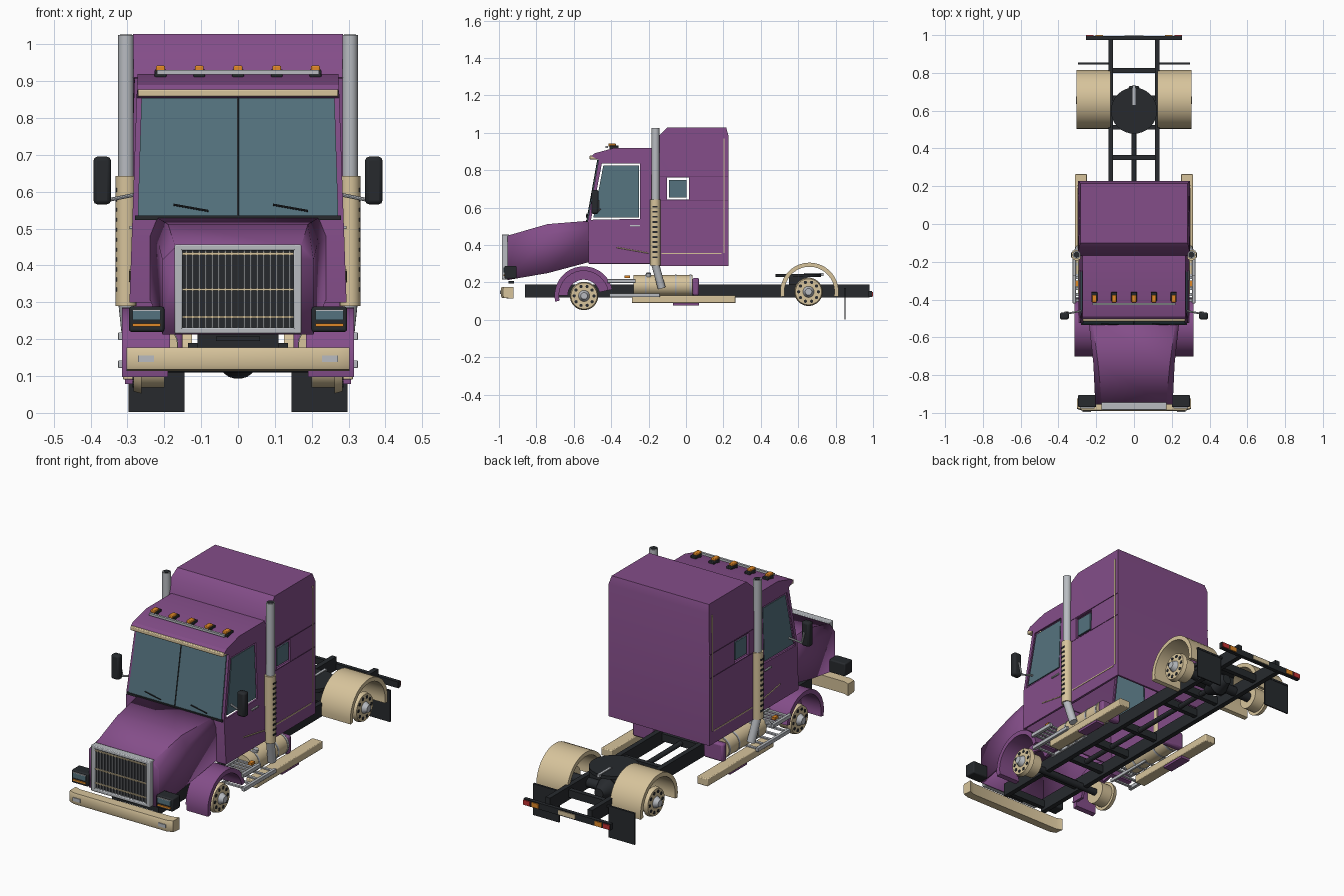
import bpy, bmesh, math
from mathutils import Vector

if "Cube" in bpy.data.objects:
    bpy.data.objects.remove(bpy.data.objects["Cube"])


def mat(name, c):
    m = bpy.data.materials.new(name)
    m.diffuse_color = (*c, 1)
    m.use_nodes = True
    m.node_tree.nodes["Principled BSDF"].inputs["Base Color"].default_value = m.diffuse_color
    return m


PURPLE = mat("purple", (0.23, 0.075, 0.25))
SEAM = mat("dark_purple", (0.10, 0.03, 0.11))
TAN = mat("tan", (0.68, 0.55, 0.33))
GLASS = mat("glass", (0.09, 0.17, 0.21))
BLACK = mat("black", (0.02, 0.023, 0.027))
SILVER = mat("silver", (0.48, 0.5, 0.53))
ORANGE = mat("orange", (0.75, 0.25, 0.02))
RED = mat("red", (0.55, 0.03, 0.03))


def make(name, verts, faces, m, thick=0, bevel=0):
    me = bpy.data.meshes.new(name)
    me.from_pydata(verts, [], faces)
    bm = bmesh.new()
    bm.from_mesh(me)
    bmesh.ops.recalc_face_normals(bm, faces=bm.faces)
    bm.to_mesh(me)
    bm.free()
    me.materials.append(m)
    o = bpy.data.objects.new(name, me)
    bpy.context.collection.objects.link(o)
    if thick:
        o.modifiers.new("shell", 'SOLIDIFY').thickness = thick
    if bevel:
        b = o.modifiers.new("bevel", 'BEVEL')
        b.width, b.segments = bevel, 2
    return o


def loft(name, rings, m, caps=True, skip=(), closed=True, **kw):
    """Join equal rings of points; skip = edge numbers left open."""
    n = len(rings[0])
    faces = [(r*n+i, r*n+(i+1) % n, (r+1)*n+(i+1) % n, (r+1)*n+i)
             for r in range(len(rings)-1) for i in range(n if closed else n-1) if i not in skip]
    if caps:
        faces += [tuple(range(n)), tuple(range((len(rings)-1)*n, len(rings)*n))]
    return make(name, [p for r in rings for p in r], faces, m, **kw)


def prism(name, pts, m, outer, inner=None, s=1, **kw):
    """Side profile of (y, z) points spread in x between two width functions of z."""
    inner = inner or (lambda z: -outer(z))
    return loft(name, [[(s*f(z), y, z) for y, z in pts] for f in (inner, outer)], m, **kw)


def box(name, x, y, z, m, bevel=0):
    return loft(name, [[(a, y[0], z[0]), (a, y[1], z[0]), (a, y[1], z[1]), (a, y[0], z[1])]
                       for a in x], m, bevel=bevel)


def sbox(name, s, x, y, z, m, bevel=0):
    return box(name, (s*x[0], s*x[1]), y, z, m, bevel)


def rod(name, p, q, r, m, n=20, r2=None):
    p, q = Vector(p), Vector(q)
    d = (q-p).normalized()
    u = d.orthogonal().normalized()
    v = d.cross(u)
    rings = [[c + k*(u*math.cos(2*math.pi*i/n) + v*math.sin(2*math.pi*i/n)) for i in range(n)]
             for c, k in ((p, r), (q, r if r2 is None else r2))]
    return loft(name, rings, m)


def arch(name, s, x, cy, cz, r, t, a0, a1, m, n=20):
    ang = [math.radians(a0 + (a1-a0)*i/n) for i in range(n+1)]
    pts = [(cy+k*math.cos(a), cz+k*math.sin(a)) for k, seq in ((r, ang), (r-t, ang[::-1])) for a in seq]
    ring = [[(s*a, *p) for p in pts] for a in x]
    o = loft(name, ring, m, caps=False)
    n2 = len(pts)
    bm = bmesh.new()
    bm.from_mesh(o.data)
    bm.verts.ensure_lookup_table()
    for k in (0, n2):
        for i in range(n):
            bm.faces.new([bm.verts[k+j] for j in (i, i+1, n2-2-i, n2-1-i)])
    bmesh.ops.recalc_face_normals(bm, faces=bm.faces)
    bm.to_mesh(o.data)
    bm.free()
    return o


def cut(o, pts):
    """Cut an opening through both side walls."""
    c = prism("opening_cutter", pts, SEAM, lambda z: 0.5)
    c.hide_render = True
    b = o.modifiers.new("opening", 'BOOLEAN')
    b.object, b.solver = c, 'EXACT'
    me = bpy.data.meshes.new_from_object(o.evaluated_get(bpy.context.evaluated_depsgraph_get()))
    o.modifiers.clear()
    o.data = me
    bpy.data.objects.remove(c)


# cab and sleeper shells, open underneath
cabw = lambda z: 0.295 - 0.035*(z-0.285)
sleepw = lambda z: 0.296 - 0.012*max(0, z-0.98)/0.05
cab = prism("cab", [(-.52, .3), (-.525, .53), (-.467, .855), (-.505, .875), (-.49, .89), (-.38, .92),
                    (-.15, .92), (-.15, .3)], PURPLE, cabw, skip=(6, 7), thick=0.012)
door = [(-.508, .535), (-.45, .835), (-.245, .835), (-.245, .54)]
cut(cab, door)
sleeper = prism("sleeper", [(-.16, .287), (-.17, .91), (-.145, .985), (-.1, 1.028), (.215, 1.028), (.227, .985),
                            (.227, .287)], PURPLE, sleepw, skip=(0, 6), thick=0.014)
cut(sleeper, [(-.102, .643), (-.102, .76), (.016, .76), (.016, .643)])

# windshield, divider, wipers, visor
gy = lambda z: -.53 + (z-.53)*.058/.325
loft("windshield", [[(-.272, gy(.535)+d, .535), (.272, gy(.535)+d, .535), (.262, gy(.855)+d, .855),
                     (-.262, gy(.855)+d, .855)] for d in (0, .012)], GLASS)
rod("windshield_divider", (0, gy(.535), .535), (0, gy(.855), .855), .003, BLACK, 6)
for a, b in ((-.175, -.08), (.095, .19)):
    rod("wiper", (a, gy(.565)-.006, .565), (b, gy(.548)-.006, .548), .003, BLACK, 6)
box("windshield_sill", (-.28, .28), (-.534, -.52), (.524, .535), BLACK)
box("sun_visor", (-.272, .272), (-.515, -.465), (.858, .878), TAN, .004)
box("roof_light_rail", (-.22, .22), (-.43, -.418), (.918, .93), SILVER)
for i in range(5):
    x = (i-2)*.105
    box("marker_base", (x-.016, x+.016), (-.41, -.36), (.91, .932), BLACK, .003)
    box("marker_lamp", (x-.012, x+.012), (-.415, -.375), (.927, .942), ORANGE, .003)

# hood, lofted from three open sections
rings = []
for y, x, zb, zs, xt, zt in ((-.955, .205, .213, .415, .17, .45), (-.74, .215, .25, .455, .19, .512),
                             (-.515, .24, .31, .48, .22, .53)):
    rings.append([(x, y, zb), (x, y, zs), (xt, y, zt), (-xt, y, zt), (-x, y, zs), (-x, y, zb)])
loft("hood", rings, PURPLE, caps=False, closed=False, thick=.01)
make("hood_nose", rings[0], [tuple(range(6))], PURPLE, thick=.01)

# grille
box("grille_panel", (-.155, .155), (-.972, -.95), (.225, .445), BLACK)
for s in (-1, 1):
    sbox("grille_frame_side", s, (.15, .172), (-.985, -.945), (.215, .457), SILVER, .004)
for z in (.215, .44):
    box("grille_frame_rail", (-.17, .17), (-.985, -.945), (z, z+.017), SILVER, .004)
for i in range(17):
    x = (i-8)*.0175
    box("grille_slat", (x-.002, x+.002), (-.979, -.97), (.23, .442), SILVER)
for z in (.26, .335, .432):
    box("grille_bar", (-.152, .152), (-.982, -.975), (z-.003, z+.003), TAN)

# bumper
loft("bumper", [[(x, y+f, z) for y, z in ((-.985, .118), (-.99, .13), (-.99, .165), (-.985, .177), (-.935, .177),
     (-.935, .113))] for x, f in ((-.303, .012), (-.27, 0), (.27, 0), (.303, .012))], TAN)
box("plate_bar", (-.06, .06), (-.95, -.92), (.195, .207), BLACK)

# chassis
for y in (-.86, -.6, -.4, -.2, .02, .34, .5, .8):
    box("crossmember", (-.115, .115), (y, y+.025), (.135, .175), BLACK)
rod("driveshaft", (0, -.4, .155), (0, .62, .15), .013, BLACK, 12)
rod("rear_axle", (-.26, .655, .15), (.26, .655, .15), .025, BLACK)
rod("front_axle", (-.26, -.545, .128), (.26, -.545, .128), .018, BLACK)
rod("differential_rear", (0, .66, .148), (0, .73, .148), .056, BLACK, 20, .025)
rod("differential_front", (0, .66, .148), (0, .58, .148), .056, BLACK, 20, .025)
rod("fifth_wheel", (0, .6, .228), (0, .6, .246), .122, BLACK, 32)
box("fifth_wheel_slot", (-.007, .007), (.63, .735), (.235, .25), SILVER)
box("fifth_wheel_mount", (-.11, .11), (.55, .65), (.17, .23), BLACK)
box("rear_light_bar", (-.255, .255), (.975, .995), (.122, .155), BLACK)
box("rear_tan_panel", (-.05, .05), (.993, .999), (.128, .15), TAN)

for s in (-1, 1):
    sbox("frame_rail", s, (.11, .136), (-.86, .98), (.12, .19), BLACK)
    sbox("rear_mudflap", s, (.145, .297), (.847, .854), (.003, .165), BLACK)
    sbox("mudflap_hanger", s, (.13, .297), (.845, .856), (.16, .17), BLACK)
    sbox("tail_lamp", s, (.215, .253), (.99, 1.0), (.126, .15), RED)
    sbox("tail_marker", s, (.165, .205), (.99, 1.0), (.126, .15), ORANGE)
    # fenders and wheel hubs
    arch("rear_fender", s, (.125, .305), .66, .15, .156, .022, -10, 190, TAN)
    arch("front_fender", s, (.19, .315), -.547, .13, .156, .024, 12, 192, PURPLE)
    arch("front_fender_liner", s, (.185, .2), -.547, .13, .155, .07, 12, 180, PURPLE)
    for cy, cz in ((-.545, .128), (.655, .15)):
        rod("wheel_barrel", (s*.2, cy, cz), (s*.262, cy, cz), .06, TAN, 28)
        rod("wheel_disc", (s*.262, cy, cz), (s*.284, cy, cz), .076, TAN, 28, .07)
        rod("hub_cap", (s*.28, cy, cz), (s*.308, cy, cz), .032, SILVER, 20, .018)
        for i in range(10):
            a = math.pi*i/5
            y, z = cy+.053*math.cos(a), cz+.053*math.sin(a)
            rod("wheel_hole", (s*.28, y, z), (s*.286, y, z), .009, BLACK, 8)
    # headlights and bumper lamps
    sbox("headlight_housing", s, (.2, .296), (-.97, -.905), (.22, .288), BLACK, .006)
    sbox("headlight_lens", s, (.21, .286), (-.975, -.965), (.252, .276), GLASS)
    sbox("headlight_rim", s, (.21, .286), (-.976, -.965), (.276, .28), SILVER)
    sbox("turn_signal", s, (.21, .286), (-.975, -.965), (.234, .242), ORANGE)
    sbox("bumper_lamp", s, (.228, .272), (-.994, -.985), (.138, .156), SILVER)
    # side glass
    prism("door_glass", [(-.495, .548), (-.442, .825), (-.252, .825), (-.252, .548)], GLASS,
          lambda z: cabw(z)-.003, lambda z: cabw(z)-.009, s)
    sbox("sleeper_glass", s, (.284, .292), (-.09, .004), (.655, .748), GLASS)
    # trim and seams
    for z in (.64, .765):
        sbox("sleeper_seam", s, (.294, .2972), (-.14, .225), (z-.002, z+.002), SEAM)
    sbox("sleeper_stripe", s, (.294, .298), (-.13, .19), (.351, .357), TAN)
    sbox("rear_corner_trim", s, (.294, .298), (.2, .206), (.357, .97), TAN)
    rod("door_stripe", (s*.293, -.37, .387), (s*.293, -.2, .357), .003, TAN, 6)
    rod("door_seam", (s*.2865, -.225, .32), (s*.271, -.225, .89), .002, SEAM, 6)
    sbox("door_handle", s, (.285, .295), (-.3, -.245), (.499, .507), SILVER, .002)
    # mirrors
    sbox("mirror", s, (.345, .392), (-.506, -.468), (.566, .695), BLACK, .01)
    rod("mirror_arm_lower", (s*.28, -.46, .592), (s*.355, -.475, .577), .005, SILVER, 8)
    rod("mirror_arm_upper", (s*.35, -.467, .58), (s*.365, -.467, .64), .005, SILVER, 8)
    # exhaust stack
    rod("exhaust_stack", (s*.304, -.163, .6), (s*.304, -.163, 1.025), .021, SILVER, 24)
    rod("exhaust_mouth", (s*.304, -.163, 1.02), (s*.304, -.163, 1.027), .016, BLACK, 24)
    rod("exhaust_shield", (s*.304, -.165, .29), (s*.304, -.165, .643), .028, TAN, 24)
    for i in range(11):
        z = .33 + i*.027
        sbox("shield_slot", s, (.32, .333), (-.178, -.152), (z, z+.01), BLACK)
    rod("exhaust_elbow", (s*.304, -.165, .3), (s*.29, -.13, .17), .021, SILVER, 16)
    # fuel tank and running board
    rod("fuel_tank", (s*.22, -.28, .184), (s*.22, .035, .184), .056, TAN, 28)
    for y in (-.22, -.06, .02):
        rod("tank_strap", (s*.22, y, .184), (s*.22, y+.01, .184), .058, SILVER, 28)
    rod("tank_cap", (s*.24, -.2, .23), (s*.245, -.2, .25), .014, SILVER, 12)
    sbox("tank_end_box", s, (.15, .265), (.035, .07), (.13, .225), PURPLE, .01)
    sbox("running_board", s, (.25, .312), (-.29, .265), (.09, .13), TAN, .004)
    sbox("running_board_skirt", s, (.255, .307), (-.07, .07), (.078, .092), PURPLE)
    # access steps
    for z, y0, y1 in ((.208, -.42, -.27), (.132, -.41, -.14)):
        sbox("step_rail", s, (.308, .325), (y0, y1), (z-.01, z+.01), SILVER, .002)
        sbox("step_inner_rail", s, (.19, .2), (y0, y1), (z-.008, z+.008), SILVER)
        for i in range(5):
            y = y0 + .01 + i*(y1-y0-.03)/4
            sbox("step_slat", s, (.195, .315), (y, y+.014), (z-.004, z+.004), SILVER)
    sbox("side_marker", s, (.29, .31), (-.33, -.3), (.225, .238), ORANGE)

# smooth the round parts, keep sharp edges
bpy.ops.object.select_all(action='SELECT')
bpy.context.view_layer.objects.active = cab
bpy.ops.object.shade_smooth_by_angle(angle=math.radians(28))
